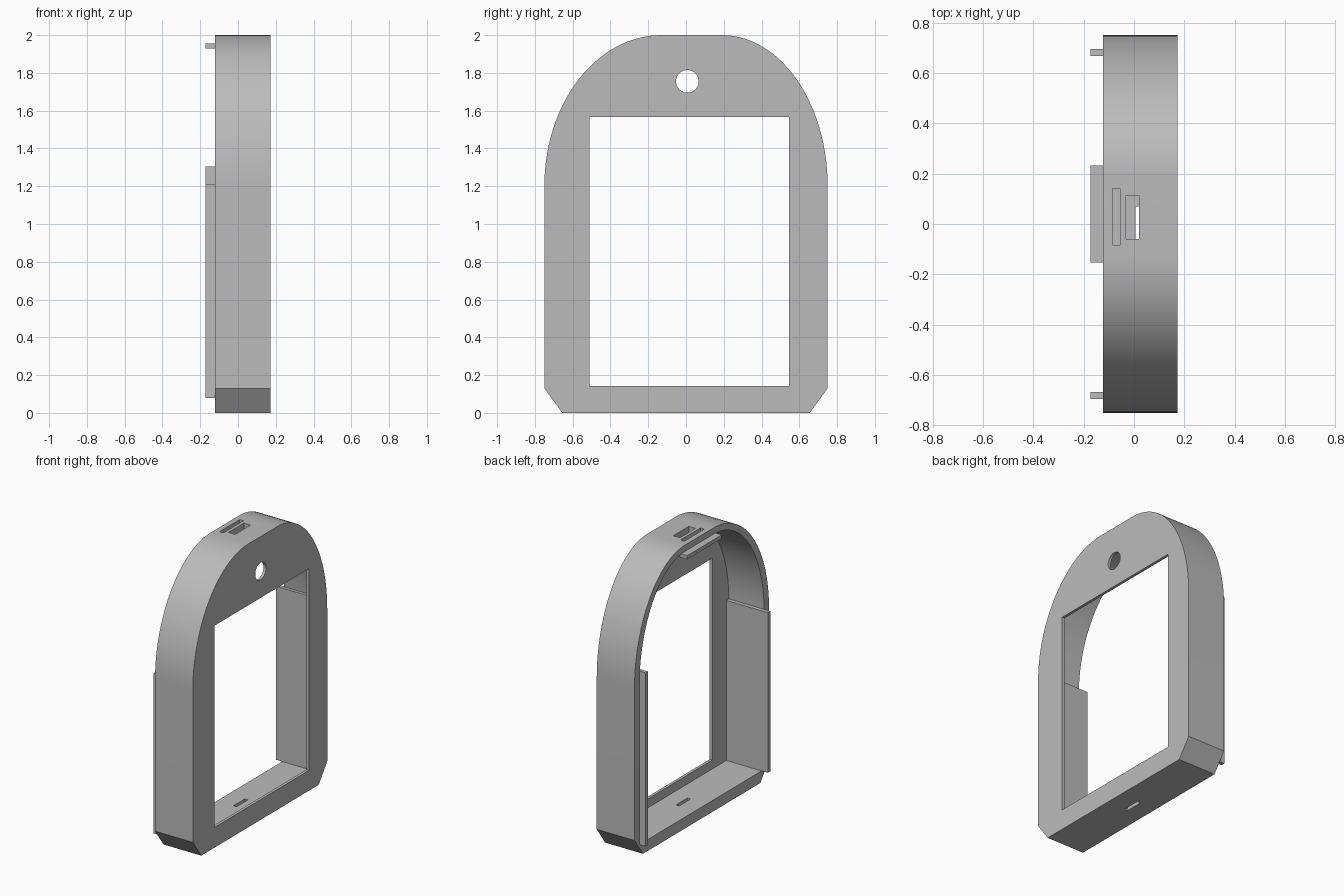
import bpy, bmesh, math

cube = bpy.data.objects.get("Cube")
if cube:
    bpy.data.objects.remove(cube, do_unlink=True)

grey = bpy.data.materials.new("plain_grey")
grey.use_nodes = True
grey.diffuse_color = (0.5, 0.5, 0.5, 1)
grey.node_tree.nodes["Principled BSDF"].inputs["Base Color"].default_value = grey.diffuse_color

BACK, FRONT = -0.123, 0.172    # open rim and face plate, along x
PLATE = 0.152                  # inner side of the face plate
RAIL_END = -0.172


def prism(name, outline, x0, x1):
    """Extrude a (y, z) outline along x."""
    bm = bmesh.new()
    face = bm.faces.new([bm.verts.new((x0, y, z)) for y, z in outline])
    ext = bmesh.ops.extrude_face_region(bm, geom=[face])
    moved = [v for v in ext["geom"] if isinstance(v, bmesh.types.BMVert)]
    bmesh.ops.translate(bm, verts=moved, vec=(x1 - x0, 0, 0))
    bmesh.ops.recalc_face_normals(bm, faces=bm.faces)
    mesh = bpy.data.meshes.new(name)
    bm.to_mesh(mesh)
    bm.free()
    mesh.materials.append(grey)
    obj = bpy.data.objects.new(name, mesh)
    bpy.context.collection.objects.link(obj)
    return obj


def box(name, x0, x1, y0, y1, z0, z1):
    return prism(name, [(y0, z0), (y1, z0), (y1, z1), (y0, z1)], x0, x1)


def arch(side, spring, top, flat0, flat1, steps=28):
    """Elliptical shoulders joined by a short flat top, from +y to -y."""
    pts = []
    for i in range(steps + 1):
        a = math.pi / 2 * i / steps
        pts.append((flat1 + (side - flat1) * math.cos(a), spring + (top - spring) * math.sin(a)))
    for i in range(steps + 1):
        a = math.pi / 2 * (1 - i / steps)
        pts.append((flat0 - (side + flat0) * math.cos(a), spring + (top - spring) * math.sin(a)))
    return pts


def cut(target, cutter):
    cutter.hide_render = True
    mod = target.modifiers.new("cut", "BOOLEAN")
    mod.operation = "DIFFERENCE"
    mod.solver = "EXACT"
    mod.object = cutter
    bpy.context.view_layer.objects.active = target
    bpy.ops.object.modifier_apply(modifier=mod.name)
    bpy.data.objects.remove(cutter, do_unlink=True)


# Arched housing with chamfered bottom corners
outline = [(-0.75, 0.13), (-0.655, 0), (0.655, 0), (0.75, 0.13)]
housing = prism("housing", outline + arch(0.75, 1.2, 2.0, -0.13, 0.19), BACK, FRONT)

# Hollow interior, open at the back
cavity = [(-0.695, 0.08), (0.695, 0.08)] + arch(0.695, 1.2, 1.955, -0.13, 0.19)
cut(housing, prism("cavity_cutter", cavity, BACK - 0.1, PLATE))

# Window and round hole in the face plate
cut(housing, box("window_cutter", 0.1, 0.3, -0.51, 0.545, 0.143, 1.567))
circle = [(0.007 + 0.06 * math.cos(math.tau * i / 40), 1.755 + 0.06 * math.sin(math.tau * i / 40))
          for i in range(40)]
cut(housing, prism("hole_cutter", circle, 0.1, 0.3))

# Slots through the roof and the floor
cut(housing, box("narrow_slot_cutter", -0.085, -0.055, -0.083, 0.14, 1.85, 2.1))
cut(housing, box("wide_slot_cutter", -0.032, 0.02, -0.06, 0.113, 1.85, 2.1))
cut(housing, box("floor_slot_cutter", 0.005, 0.03, -0.06, 0.07, -0.1, 0.12))

# Inner side panels and top lip that stand proud of the open rim
box("right_panel", RAIL_END, PLATE, -0.695, -0.667, 0.08, 1.21)
box("left_panel", RAIL_END, PLATE, 0.668, 0.695, 0.08, 1.305)
box("top_lip", RAIL_END, -0.095, -0.153, 0.232, 1.93, 1.956)

# Smooth arch, sharp edges elsewhere
bpy.ops.object.select_all(action="DESELECT")
housing.select_set(True)
bpy.context.view_layer.objects.active = housing
bpy.ops.object.shade_smooth_by_angle(angle=math.radians(25))
